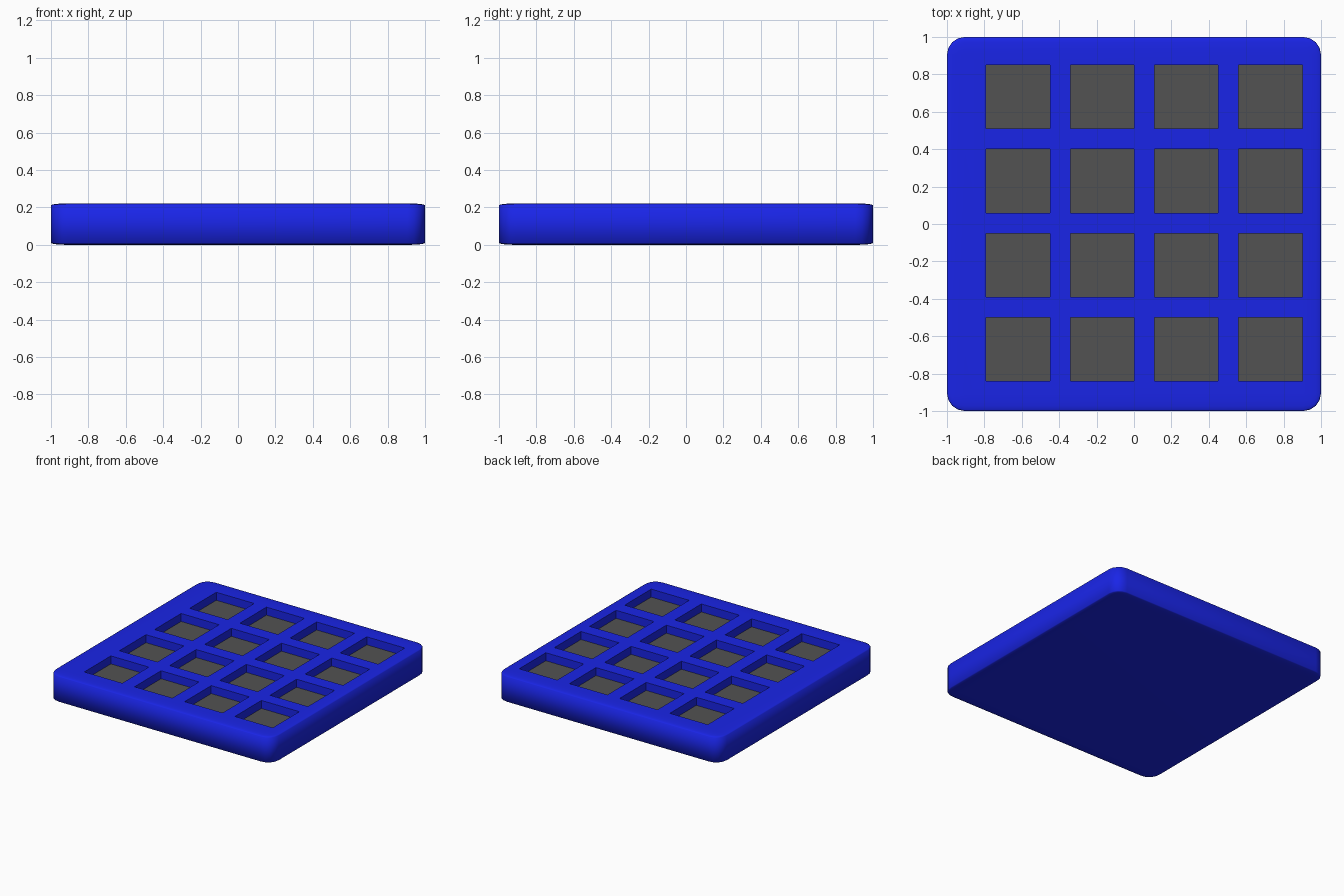
import bpy, bmesh, math
from mathutils import Matrix, Vector

if "Cube" in bpy.data.objects:
    bpy.data.objects.remove(bpy.data.objects["Cube"])

HEIGHT = 0.222
FLOOR = 0.157          # pocket floor level
POCKET = 0.34
PITCH = 0.45


def material(name, rgb):
    m = bpy.data.materials.new(name)
    m.diffuse_color = (*rgb, 1)
    m.use_nodes = True
    m.node_tree.nodes["Principled BSDF"].inputs["Base Color"].default_value = m.diffuse_color
    return m


def mesh_object(name, bm):
    me = bpy.data.meshes.new(name)
    bm.to_mesh(me)
    bm.free()
    ob = bpy.data.objects.new(name, me)
    bpy.context.collection.objects.link(ob)
    return ob


# Tray body: rounded cube flattened into a slab
bm = bmesh.new()
bmesh.ops.create_cube(bm, size=2)
bmesh.ops.bevel(bm, geom=bm.edges[:], offset=0.095, segments=4,
                profile=0.5, affect='EDGES')
bmesh.ops.scale(bm, vec=(1, 1, HEIGHT / 2), verts=bm.verts)
bmesh.ops.translate(bm, vec=(0, 0, HEIGHT / 2), verts=bm.verts)
tray = mesh_object("tray", bm)
tray.data.materials.append(material("blue", (0.01, 0.018, 0.8)))
tray.data.materials.append(material("dark_grey", (0.085, 0.085, 0.085)))

# Cutter: 4 x 4 grid of square pockets
bm = bmesh.new()
for i in range(4):
    for j in range(4):
        pos = Vector((-0.62 + PITCH * i, 0.68 - PITCH * j, FLOOR + 0.1))
        bmesh.ops.create_cube(bm, size=1, matrix=Matrix.Translation(pos)
                              @ Matrix.Diagonal((POCKET, POCKET, 0.2, 1)))
cutter = mesh_object("pocket_cutter", bm)
cutter.hide_render = True

# Cut the pockets
mod = tray.modifiers.new("pockets", 'BOOLEAN')
mod.operation = 'DIFFERENCE'
mod.solver = 'EXACT'
mod.object = cutter
bpy.context.view_layer.objects.active = tray
tray.select_set(True)
bpy.ops.object.modifier_apply(modifier=mod.name)
bpy.data.objects.remove(cutter)

# Grey pocket floors, blue everywhere else
for p in tray.data.polygons:
    p.material_index = int(abs(p.center.z - FLOOR) < 1e-3 and p.normal.z > 0.9)

# Soft rim, crisp pocket edges
bpy.ops.object.shade_smooth_by_angle(angle=math.radians(75))
